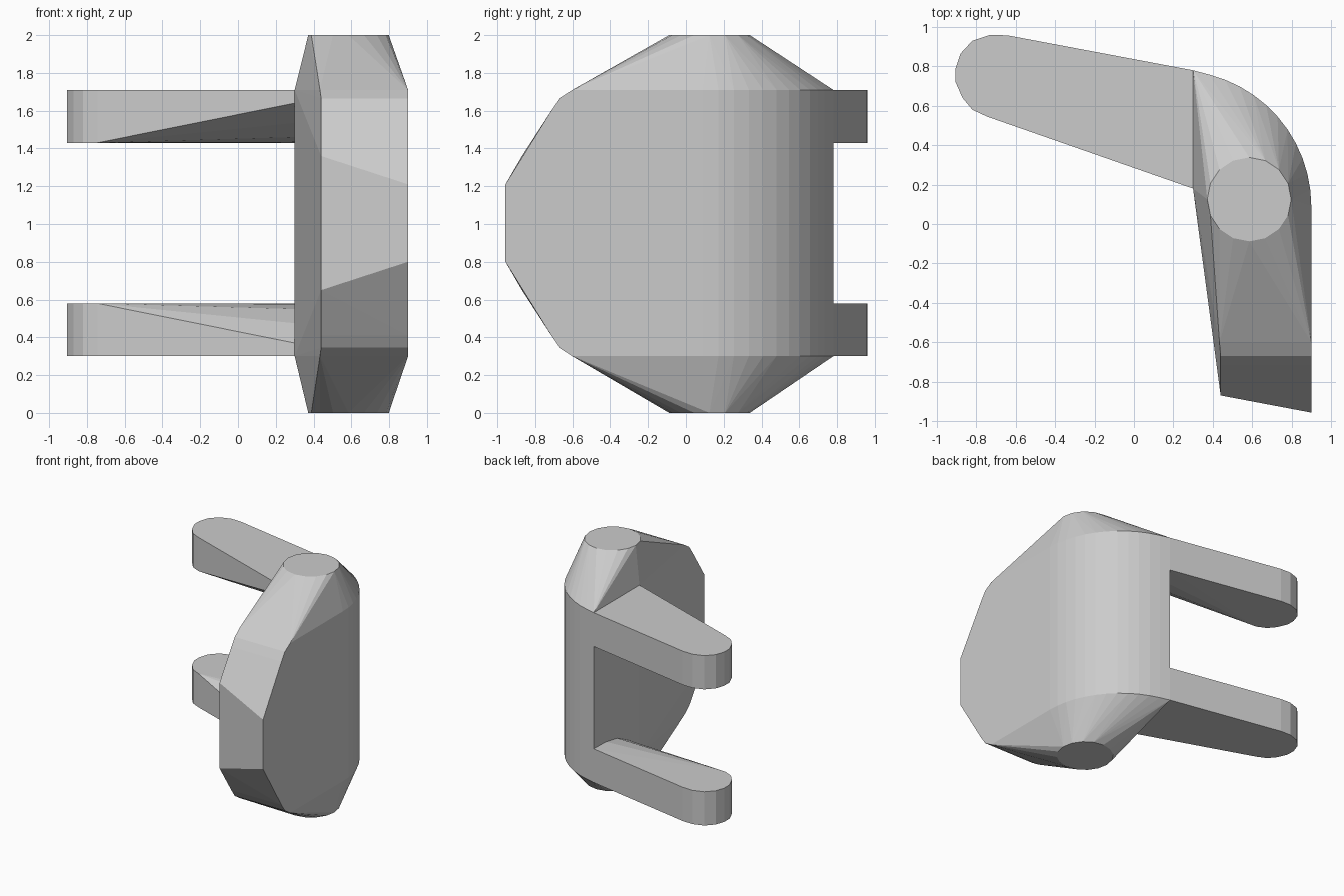
import bpy, bmesh, math

if "Cube" in bpy.data.objects:
    bpy.data.objects.remove(bpy.data.objects["Cube"])

MID = 1.005  # mirror height of the whole model


def hull(name, points):
    """Convex solid around a few guide points, flat faces merged."""
    bm = bmesh.new()
    for p in points:
        bm.verts.new(p)
    bmesh.ops.remove_doubles(bm, verts=bm.verts[:], dist=0.0005)
    bmesh.ops.convex_hull(bm, input=bm.verts[:])
    loose = [v for v in bm.verts if not v.link_faces]
    bmesh.ops.delete(bm, geom=loose, context='VERTS')
    bmesh.ops.dissolve_limit(bm, angle_limit=math.radians(0.5),
                             verts=bm.verts[:], edges=bm.edges[:])
    bmesh.ops.recalc_face_normals(bm, faces=bm.faces[:])
    mesh = bpy.data.meshes.new(name)
    bm.to_mesh(mesh)
    bm.free()
    obj = bpy.data.objects.new(name, mesh)
    bpy.context.collection.objects.link(obj)
    return obj


def circle(cx, cy, r, start, end, n):
    angles = [math.radians(start + (end - start) * i / n) for i in range(n + 1)]
    return [(cx + r * math.cos(a), cy + r * math.sin(a)) for a in angles]


# Body: upper half guide points, repeated for the lower half
rim = circle(0.21, 0.09, 0.69, 0, 82.5, 12)
rim += [(0.3, 0.78), (0.3, 0.18), (0.9, -0.6), (0.434, -0.6)]
upper = [(x, y, 1.71) for x, y in rim]
upper += [(x, y, 2.0) for x, y in circle(0.585, 0.125, 0.213, 0, 337.5, 15)]
upper += [(x, y, z) for x in (0.44, 0.9)
          for y, z in ((-0.67, 1.665), (-0.715, 1.60))]
upper += [(0.9, -0.957, 1.21), (0.44, -0.87, 1.36)]
lower = [(x, y, 2.0 - z if z == 2.0 else 2 * MID - z) for x, y, z in upper]
hull("body", upper + lower)

# Arms: flat outer side, inner side falling away towards the front of the root
tip = [(-0.64, 0.957), (-0.73, 0.96), (-0.82, 0.93), (-0.88, 0.865),
       (-0.905, 0.79), (-0.905, 0.72), (-0.87, 0.64), (-0.82, 0.58),
       (-0.745, 0.545)]
root_curve = [(0.78, 0.58), (0.62, 0.577), (0.47, 0.55), (0.32, 0.475), (0.18, 0.37)]
arm = [(x, y, z) for x, y in tip for z in (0.3, 0.58)]
arm += [(0.3, y, z) for y, z in root_curve]
arm += [(0.3, 0.78, 0.3), (0.3, 0.18, 0.3)]
hull("lower_arm", arm)
hull("upper_arm", [(x, y, 2 * MID - z) for x, y, z in arm])
